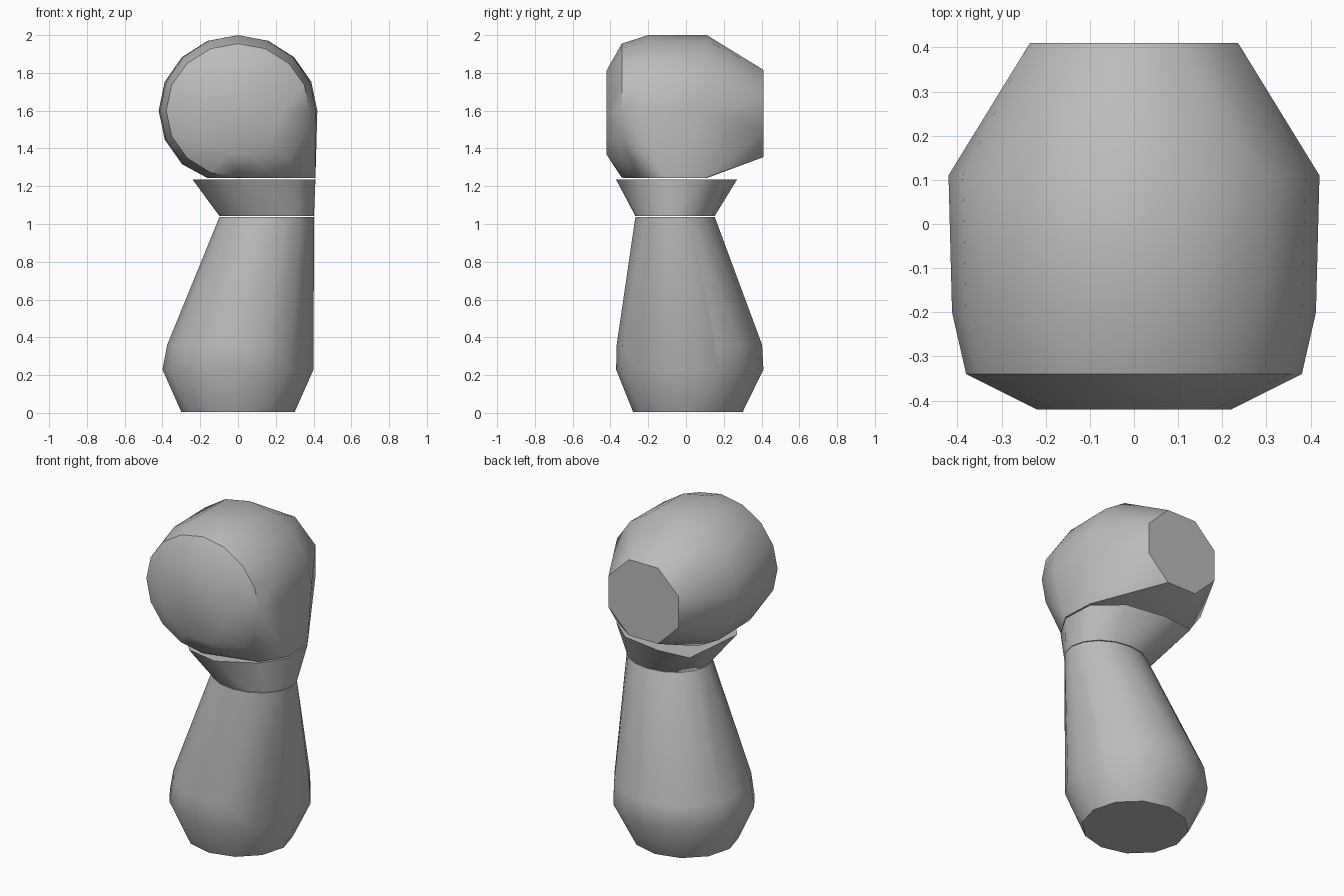
import bpy, bmesh
from math import sin, cos, tau, radians

cube = bpy.data.objects.get("Cube")
if cube:
    bpy.data.objects.remove(cube)

grey = bpy.data.materials.new("plain_grey")
grey.use_nodes = True
grey.diffuse_color = (0.5, 0.5, 0.5, 1)
grey.node_tree.nodes["Principled BSDF"].inputs["Base Color"].default_value = (0.5, 0.5, 0.5, 1)


def ellipse(cx, cy, rx, ry, sides, turn=0.0):
    steps = [tau * (i + turn) / sides for i in range(sides)]
    return [(cx + rx * cos(a), cy + ry * sin(a)) for a in steps]


def level(outline, z):
    return [(x, y, z) for x, y in outline]


def hull(name, points, angle=40):
    """Wrap a smooth-shaded convex shell around the points."""
    bm = bmesh.new()
    for p in points:
        bm.verts.new(p)
    result = bmesh.ops.convex_hull(bm, input=bm.verts[:])
    spare = {v for v in result["geom_interior"] + result["geom_unused"]
             if isinstance(v, bmesh.types.BMVert)}
    bmesh.ops.delete(bm, geom=list(spare), context="VERTS")
    bmesh.ops.dissolve_limit(bm, angle_limit=radians(1), verts=bm.verts[:], edges=bm.edges[:])
    bmesh.ops.recalc_face_normals(bm, faces=bm.faces[:])
    mesh = bpy.data.meshes.new(name)
    bm.to_mesh(mesh)
    bm.free()
    mesh.materials.append(grey)
    mesh.shade_smooth()
    mesh.set_sharp_from_angle(angle=radians(angle))
    obj = bpy.data.objects.new(name, mesh)
    bpy.context.collection.objects.link(obj)
    return obj


# Body: leaning, tapered bottle shape
waist = ellipse(0.152, -0.058, 0.25, 0.21, 16)
body = level(ellipse(0, 0.01, 0.3, 0.29, 12), 0.005)
body += level(ellipse(0, 0.02, 0.4, 0.39, 16), 0.23)
body += level(ellipse(0.01, 0.018, 0.385, 0.385, 16), 0.36)
body += level(waist, 1.038)
hull("body", body)

# Neck: flared collar with an uneven rim
rim = [(-0.24, -0.15), (-0.2, 0.25), (0, 0.27), (0.25, 0.23), (0.4, 0.1),
       (0.41, -0.1), (0.32, -0.25), (0.1, -0.37), (-0.1, -0.33)]
hull("neck", level(waist, 1.042) + level(rim, 1.235))

# Head: barrel along y, flat at both ends and under the chin
sections = [(-0.42, 0.22, 0.235, 1.59, 10), (-0.34, 0.38, 0.355, 1.6, 16),
            (-0.2, 0.412, 0.4, 1.6, 16), (0.11, 0.42, 0.4, 1.6, 16),
            (0.41, 0.255, 0.25, 1.585, 8)]
head = []
for y, rx, rz, cz, sides in sections:
    ring = ellipse(0, cz, rx, rz, sides, 0.5 if sides == 8 else 0)
    head += [(x, y, max(z, 1.243)) for x, z in ring]
head += level([p for p in rim if p[0] > 0.3], 1.243)
hull("head", head)
